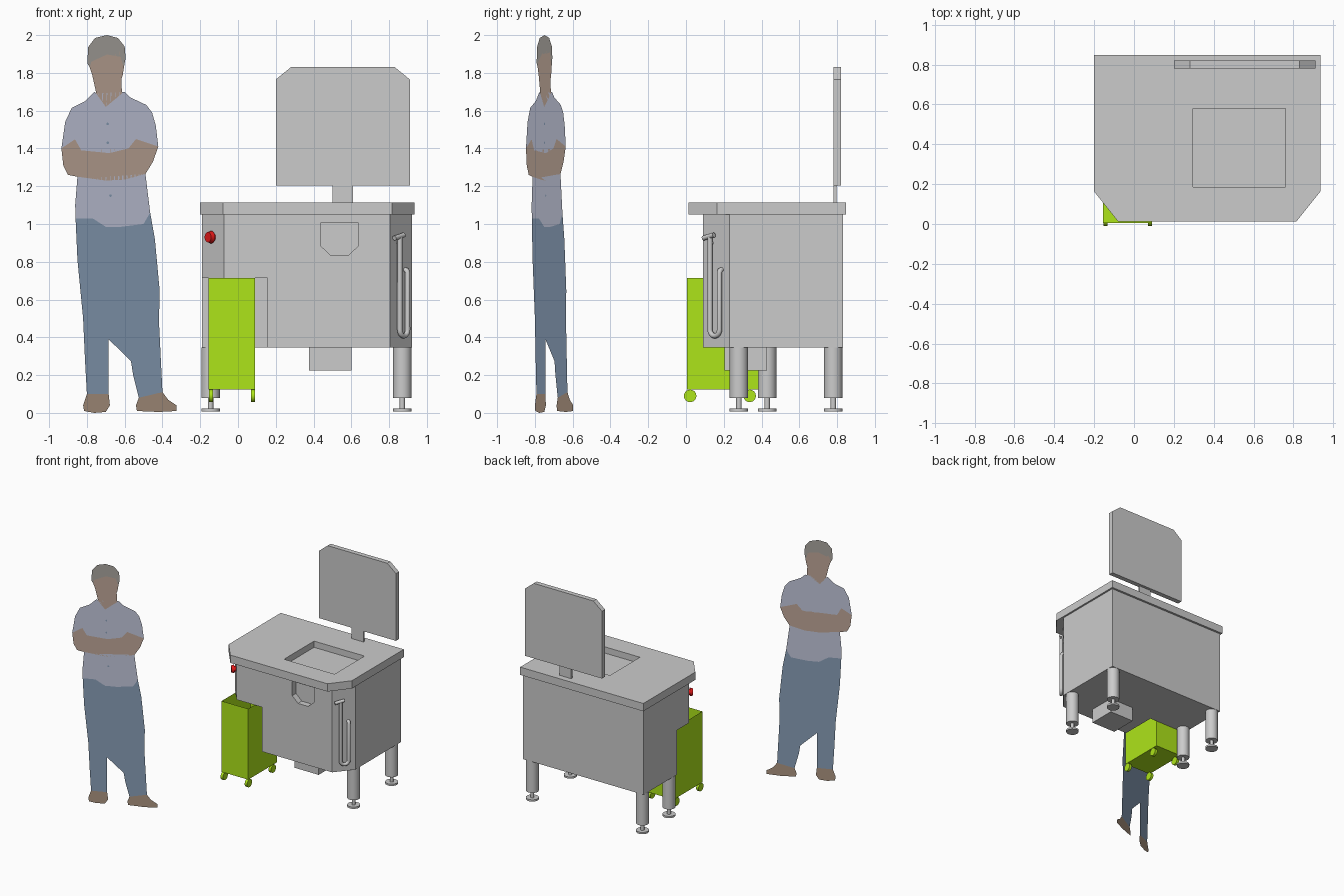
import bpy, bmesh, math
from mathutils import Vector

if "Cube" in bpy.data.objects:
    bpy.data.objects.remove(bpy.data.objects["Cube"])


def material(name, rgb):
    m = bpy.data.materials.new(name)
    m.diffuse_color = (*rgb, 1)
    m.use_nodes = True
    m.node_tree.nodes["Principled BSDF"].inputs["Base Color"].default_value = m.diffuse_color
    return m


GREEN = material("green", (.42, .78, .01))
RED = material("red", (.8, .01, .01))
SKIN = material("skin", (.50, .37, .30))
HAIR = material("hair", (.38, .36, .33))
SHIRT = material("shirt", (.52, .55, .68))
JEANS = material("jeans", (.24, .33, .46))
SHOE = material("shoe", (.40, .29, .21))


def finish(name, bm, mat=None):
    me = bpy.data.meshes.new(name)
    bm.to_mesh(me)
    bm.free()
    ob = bpy.data.objects.new(name, me)
    bpy.context.collection.objects.link(ob)
    if mat:
        me.materials.append(mat)
    return ob


def prism(name, pts, a, b, axis='z', mat=None):
    """Extrude a 2D outline from a to b, along z (xy points) or y (xz points)."""
    bm = bmesh.new()
    place = (lambda p: (p[0], p[1], a)) if axis == 'z' else (lambda p: (p[0], a, p[1]))
    f = bm.faces.new([bm.verts.new(place(p)) for p in pts])
    ext = bmesh.ops.extrude_face_region(bm, geom=[f], use_keep_orig=True)
    move = Vector((0, 0, b - a)) if axis == 'z' else Vector((0, b - a, 0))
    bmesh.ops.translate(bm, vec=move, verts=[v for v in ext['geom'] if isinstance(v, bmesh.types.BMVert)])
    bmesh.ops.recalc_face_normals(bm, faces=bm.faces[:])
    return finish(name, bm, mat)


def box(name, x0, x1, y0, y1, z0, z1, mat=None):
    return prism(name, [(x0, y0), (x1, y0), (x1, y1), (x0, y1)], z0, z1, 'z', mat)


def cylinder(name, p, q, r, mat=None, r2=None, n=24):
    """Cylinder from point p to point q."""
    p, q = Vector(p), Vector(q)
    bm = bmesh.new()
    bmesh.ops.create_cone(bm, cap_ends=True, segments=n, radius1=r,
                          radius2=r if r2 is None else r2, depth=(q - p).length)
    for f in bm.faces:
        f.smooth = len(f.verts) == 4
    rot = (q - p).to_track_quat('Z', 'Y').to_matrix().to_4x4()
    rot.translation = (p + q) / 2
    bm.transform(rot)
    return finish(name, bm, mat)


def cut(ob, cutter):
    m = ob.modifiers.new("cut", 'BOOLEAN')
    m.operation, m.solver, m.object = 'DIFFERENCE', 'EXACT', cutter
    cutter.hide_render = True
    cutter.hide_set(True)


def chamfered(x0, x1, y0, y1, cx, cy):
    """Rectangle with both front corners cut off."""
    return [(x0 + cx, y0), (x1 - cx, y0), (x1, y0 + cy), (x1, y1), (x0, y1), (x0, y0 + cy)]


# Table top with a recessed work area
top = prism("table_top", chamfered(-.2, .935, .013, .848, .12, .15), 1.05, 1.115)
cut(top, box("top_recess_cutter", .295, .76, .185, .58, 1.063, 1.2))

# Cabinet with bin bay and hand pocket
body = prism("cabinet", chamfered(-.19, .92, .09, .83, .115, .14), .345, 1.05)
cut(body, box("bin_bay_cutter", -.4, .157, -.1, .39, .2, .715))
cut(body, prism("pocket_cutter", [(.437, 1.005), (.638, 1.005), (.638, .885), (.585, .835),
                                  (.49, .835), (.437, .885)], 0, .14, 'y'))
box("drain_box", .375, .60, .205, .43, .225, .345)

# Legs with levelling feet
for i, (x, y) in enumerate([(.87, .28), (.87, .78), (-.145, .43), (-.145, .78)]):
    cylinder(f"leg_{i}", (x, y, .08), (x, y, .345), .049)
    cylinder(f"leg_stem_{i}", (x, y, .02), (x, y, .08), .014)
    cylinder(f"leg_foot_{i}", (x, y, .008), (x, y, .023), .049)

# Screen and its post
prism("screen", [(.2, 1.205), (.91, 1.205), (.91, 1.765), (.83, 1.83), (.28, 1.83), (.2, 1.765)],
      .78, .82, 'y')
box("screen_post", .50, .61, .78, .797, 1.11, 1.21)

# Open-topped bin on casters
bm = bmesh.new()
bmesh.ops.create_cube(bm, size=1)
for v in bm.verts:
    v.co = (-.0325 + v.co.x * .245, .195 + v.co.y * .38, .42 + v.co.z * .59)
bm.faces.ensure_lookup_table()
bmesh.ops.delete(bm, geom=[max(bm.faces, key=lambda f: f.calc_center_median().z)], context='FACES_ONLY')
finish("bin", bm, GREEN)
for i, x in enumerate((-.143, .080)):
    for j, y in enumerate((.022, .337)):
        cylinder(f"caster_{i}{j}", (x - .011, y, .09), (x + .011, y, .09), .033, GREEN)

# Emergency button on the left chamfer
n = Vector((-.773, -.635, 0))
c = Vector((-.1325, .16, .93))
cylinder("button_base", c, c + n * .012, .022, RED)
cylinder("button_head", c + n * .012, c + n * .035, .033, RED, .027)

# Spray hose hanging on the right chamfer
t = Vector((.635, .773, 0))
a, b = Vector((.857, .127, 0)), Vector((.898, .177, 0))
mid, r = (a + b) / 2, (b - a).length / 2
path = [a + Vector((0, 0, .93))]
for k in range(13):
    w = math.pi * k / 12
    path.append(mid - t * r * math.cos(w) + Vector((0, 0, .44 - r * math.sin(w))))
into = Vector((-.773, .635, 0))
path += [b + Vector((0, 0, .74)), b + into * .006 + Vector((0, 0, .755)), b + into * .03 + Vector((0, 0, .76))]
cu = bpy.data.curves.new("spray_hose", 'CURVE')
cu.dimensions = '3D'
cu.bevel_depth = .014
cu.bevel_resolution = 3
cu.use_fill_caps = True
sp = cu.splines.new('POLY')
sp.points.add(len(path) - 1)
for pt, co in zip(sp.points, path):
    pt.co = (*co, 1)
bpy.context.collection.objects.link(bpy.data.objects.new("spray_hose", cu))
cylinder("spray_head", (.828, .092, .925), (.878, .148, .942), .013)
cylinder("spray_hook", a + Vector((0, 0, .9)), a + into * .03 + Vector((0, 0, .9)), .009)


# Scale figure: a flat upright cut-out turned slightly
def flat(name, pts, mat, off=0):
    bm = bmesh.new()
    f = bm.faces.new([bm.verts.new((x, -.845 + .41 * (x + .93) + off, z)) for x, z in pts])
    bmesh.ops.triangulate(bm, faces=[f])
    bmesh.ops.recalc_face_normals(bm, faces=bm.faces[:])
    return finish(name, bm, mat)


hairline = [(-.785, 1.83), (-.773, 1.87), (-.763, 1.91), (-.731, 1.935), (-.662, 1.93),
            (-.625, 1.915), (-.618, 1.87), (-.604, 1.83)]
neckline = [(-.75, 1.69), (-.70, 1.62), (-.615, 1.69)]
sleeve_line = [(-.935, 1.40), (-.86, 1.45), (-.83, 1.39), (-.68, 1.375), (-.58, 1.40),
               (-.54, 1.45), (-.422, 1.41)]
arm_line = [(-.85, 1.25), (-.76, 1.245), (-.70, 1.23), (-.60, 1.235), (-.49, 1.265)]
hem = [(-.86, 1.03), (-.77, 1.03), (-.70, .985), (-.62, .985), (-.50, 1.00), (-.465, 1.06)]

flat("figure_hair", hairline + [(-.595, 1.88), (-.60, 1.94), (-.636, 1.985), (-.694, 2.0),
     (-.757, 1.985), (-.794, 1.935), (-.797, 1.85)], HAIR)
flat("figure_head", hairline + [(-.61, 1.79), (-.622, 1.75)] + neckline[::-1]
     + [(-.748, 1.75), (-.772, 1.79)], SKIN)
flat("figure_shirt_upper", sleeve_line + [(-.435, 1.52), (-.455, 1.59), (-.485, 1.63), (-.57, 1.67),
     (-.60, 1.70)] + neckline[::-1] + [(-.76, 1.70), (-.81, 1.65), (-.88, 1.615), (-.915, 1.54)], SHIRT)
flat("figure_arms", sleeve_line + [(-.45, 1.33)] + arm_line[::-1] + [(-.90, 1.26), (-.925, 1.31)], SKIN)
flat("figure_shirt_lower", arm_line + [(-.485, 1.15)] + hem[::-1] + [(-.862, 1.10)], SHIRT)
flat("figure_jeans", hem + [(-.44, .92), (-.415, .65), (-.42, .39), (-.405, .2), (-.40, .11),
     (-.525, .08), (-.555, .2), (-.585, .39), (-.615, .6), (-.655, .855), (-.69, .6), (-.685, .39),
     (-.685, .1), (-.80, .1), (-.81, .28), (-.82, .5), (-.85, .81)], JEANS)
flat("figure_left_shoe", [(-.80, .1), (-.82, .04), (-.815, .01), (-.76, 0), (-.70, .005),
     (-.678, .04), (-.685, .1)], SHOE)
flat("figure_right_shoe", [(-.525, .08), (-.54, .04), (-.535, .01), (-.42, .005), (-.325, .01),
     (-.325, .04), (-.37, .07), (-.40, .11)], SHOE)
for i, (x, z) in enumerate([(-.69, 1.53), (-.69, 1.43), (-.675, 1.15)]):
    flat(f"figure_button_{i}", [(x + .007 * math.cos(k * math.pi / 4), z + .007 * math.sin(k * math.pi / 4))
                                for k in range(8)], JEANS, -.002)
